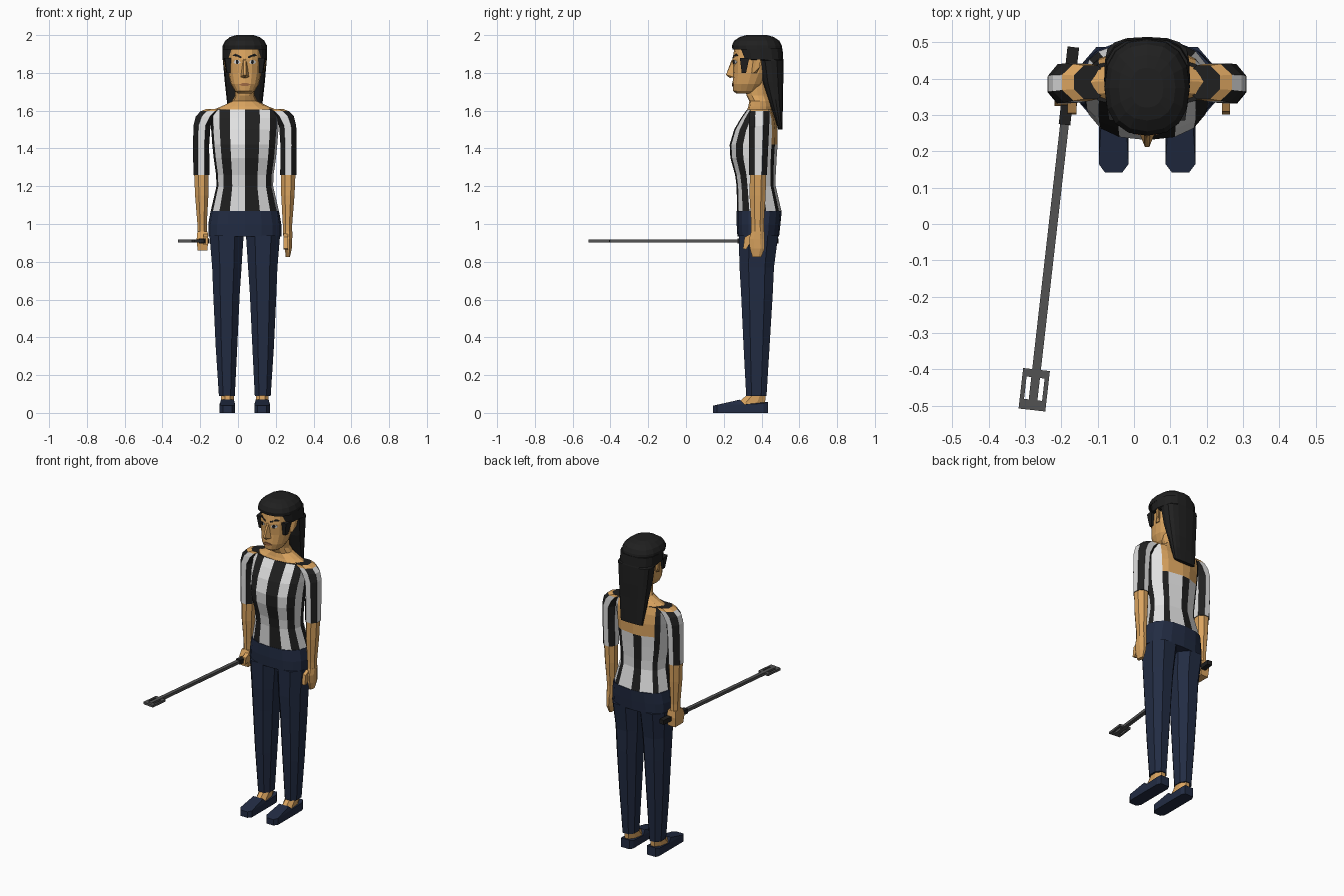
import bpy, bmesh, math
from mathutils import Vector, Matrix
from mathutils.bvhtree import BVHTree

CX = 0.036  # body centre line


def material(name, r, g, b):
    m = bpy.data.materials.new(name)
    m.diffuse_color = (r, g, b, 1)
    return m


SKIN = material("skin", 0.70, 0.37, 0.115)
NAVY = material("navy", 0.016, 0.025, 0.056)
BLACK = material("black", 0.014, 0.014, 0.014)
WHITE = material("white", 0.75, 0.75, 0.75)
GREY = material("grey_metal", 0.085, 0.085, 0.085)
LIP = material("lip_brown", 0.36, 0.15, 0.06)


def finish(name, bm, mats):
    bmesh.ops.recalc_face_normals(bm, faces=bm.faces[:])
    mesh = bpy.data.meshes.new(name)
    bm.to_mesh(mesh)
    bm.free()
    for m in mats:
        mesh.materials.append(m)
    ob = bpy.data.objects.new(name, mesh)
    bpy.context.collection.objects.link(ob)
    return ob


def loft(name, rings, mats, n=12, e=1.0, phase=0.0, rule=None, shift=None):
    """Stack of rounded sections; each ring is (z, centre x, half width, front y, back y)."""
    bm = bmesh.new()
    rows = []
    for z, cx, rx, yf, yb in rings:
        row = []
        for i in range(n):
            a = phase + 2 * math.pi * i / n + (shift(i) if shift else 0)
            c, s = math.cos(a), math.sin(a)
            x = cx + rx * math.copysign(abs(c) ** e, c)
            y = (yf + yb) / 2 + (yb - yf) / 2 * math.copysign(abs(s) ** e, s)
            row.append(bm.verts.new((x, y, z)))
        rows.append(row)
    for k in range(len(rows) - 1):
        for i in range(n):
            j = (i + 1) % n
            f = bm.faces.new((rows[k][i], rows[k][j], rows[k + 1][j], rows[k + 1][i]))
            f.material_index = rule(k, i) if rule else 0
    bm.faces.new(rows[0])
    bm.faces.new(rows[-1])
    return finish(name, bm, mats)


def hull(name, points, mat):
    bm = bmesh.new()
    for p in points:
        bm.verts.new(p)
    res = bmesh.ops.convex_hull(bm, input=bm.verts[:])
    loose = [v for v in res["geom_interior"] if isinstance(v, bmesh.types.BMVert)]
    bmesh.ops.delete(bm, geom=loose, context='VERTS')
    return finish(name, bm, [mat])


def box(name, centre, size, mat, rot=0.0):
    bm = bmesh.new()
    bmesh.ops.create_cube(bm, size=1, matrix=Matrix.Translation(centre)
                          @ Matrix.Rotation(rot, 4, 'Z') @ Matrix.Diagonal((*size, 1)))
    return finish(name, bm, [mat])


def body(rows):
    return [(z, CX, rx, yf, yb) for z, rx, yf, yb in rows]


# striped shirt; open scoop on the back shows skin
def shirt_rule(k, i):
    if k >= 4 and i in (2, 3, 4, 5):
        return 2
    return i % 2


loft("shirt", body([
    (1.07, .18, .27, .505), (1.20, .15, .268, .475), (1.26, .152, .26, .475),
    (1.35, .165, .235, .48), (1.42, .172, .231, .485), (1.50, .178, .255, .485),
    (1.56, .18, .29, .475), (1.605, .178, .322, .458)]),
    [BLACK, WHITE, SKIN], n=16, e=.85, rule=shirt_rule,
    shift=lambda i: -.13 if i < 8 and i % 2 else 0)

# bare shoulders and neck
loft("shoulders_and_neck", body([
    (1.60, .18, .322, .458), (1.622, .125, .33, .455), (1.65, .068, .335, .45),
    (1.68, .052, .32, .44), (1.76, .05, .31, .43)]), [SKIN], n=12)

# trousers
loft("hips", body([(.935, .193, .272, .493), (1.0, .193, .268, .50), (1.07, .181, .268, .507)]),
     [NAVY], n=16, e=.8)

for s, side in ((-1, "left"), (1, "right")):
    leg = [(.09, .05, .14, .315, .43), (.35, .036, .158, .30, .447), (.63, .022, .172, .286, .465),
           (.77, .012, .178, .277, .472), (.94, 0, .193, .272, .495)]
    loft(side + "_trouser_leg",
         [(z, CX + s * (a + b) / 2, (b - a) / 2, yf, yb) for z, a, b, yf, yb in leg],
         [NAVY], n=8, e=.85, phase=math.pi / 8)

    # foot and shoe
    fx = CX + s * .092
    loft(side + "_foot", [(.02, fx, .036, .25, .425), (.055, fx, .036, .27, .425),
                          (.10, fx, .037, .325, .425)], [SKIN], n=8, phase=math.pi / 8)
    hull(side + "_shoe_toe", [(fx + t * w, y, z) for t in (-1, 1) for w, y, z in (
        (.024, .142, 0), (.024, .142, .038), (.041, .165, 0), (.041, .165, .042),
        (.041, .31, 0), (.041, .31, .045), (.034, .285, .07))], NAVY)
    hull(side + "_shoe_heel", [(fx + t * w, y, z) for t in (-1, 1) for w, y, z in (
        (.041, .31, 0), (.041, .31, .045), (.041, .41, 0), (.041, .41, .05),
        (.03, .433, 0), (.03, .433, .058))], NAVY)

    # striped sleeve, widening over the shoulder
    def arm(rows):
        return [(z, CX + s * off, rx, yf, yb) for z, off, rx, yf, yb in rows]

    loft(side + "_sleeve", arm([
        (1.26, .23, .046, .33, .432), (1.42, .231, .046, .328, .44), (1.52, .227, .049, .328, .445),
        (1.57, .206, .058, .33, .446), (1.597, .18, .058, .335, .445), (1.61, .155, .05, .34, .44)]),
        [BLACK, WHITE, SKIN], n=8, phase=math.pi / 8,
        rule=lambda k, i: 2 if k == 4 else i % 2)
    loft(side + "_forearm", arm([
        (.94, .226, .027, .342, .418), (1.0, .226, .027, .342, .415), (1.15, .228, .038, .333, .425),
        (1.28, .23, .042, .335, .428)]), [SKIN], n=8, phase=math.pi / 8)

    # nose side features: ear and sideburn
    hull(side + "_ear", [(CX + s * x, y, z) for x, y, z in (
        (.085, .345, 1.80), (.085, .35, 1.875), (.085, .385, 1.875), (.085, .375, 1.80),
        (.112, .375, 1.88), (.115, .395, 1.87), (.108, .39, 1.83), (.1, .36, 1.80))], SKIN)
    hull(side + "_sideburn", [(CX + s * x, y, z) for x, y, z in (
        (.07, .285, 1.88), (.105, .285, 1.88), (.07, .335, 1.88), (.112, .335, 1.88),
        (.07, .295, 1.80), (.094, .295, 1.80), (.07, .318, 1.80), (.098, .318, 1.80))], BLACK)

# relaxed open hand
hx = CX + .228
loft("open_hand", [(.825, hx, .012, .35, .40), (.87, hx + .002, .02, .335, .42),
                   (.92, hx, .025, .33, .42), (.96, hx, .026, .342, .417)], [SKIN], n=8, phase=math.pi / 8)
hull("open_thumb", [(hx + x, y, z) for x in (-.022, .0) for y, z in (
    (.345, .95), (.34, .90), (.31, .93), (.302, .87), (.318, .865))], SKIN)

# gripping hand
gx = CX - .224
hull("gripping_hand", [(gx + t * w, y, z) for t in (-1, 1) for w, y, z in (
    (.027, .345, .96), (.027, .415, .96), (.031, .325, .92), (.031, .42, .92),
    (.026, .335, .86), (.026, .415, .86))], SKIN)
hull("gripping_thumb", [(gx + x, y, z) for x in (.005, .03) for y, z in (
    (.345, .95), (.34, .90), (.305, .93), (.302, .89))], SKIN)

# head
head = loft("head", body([
    (1.69, .036, .268, .36), (1.703, .052, .25, .385), (1.74, .074, .246, .41),
    (1.80, .088, .251, .44), (1.87, .092, .246, .46), (1.94, .09, .258, .46)]),
    [SKIN], n=16, e=.9)
hull("nose", [(CX + x, y, z) for x, y, z in (
    (-.008, .25, 1.875), (.008, .25, 1.875), (0, .24, 1.865), (-.006, .212, 1.79), (.006, .212, 1.79),
    (-.022, .252, 1.778), (.022, .252, 1.778), (0, .232, 1.772))], SKIN)

# thin face plates laid onto the head surface
tree = BVHTree.FromPolygons([v.co for v in head.data.vertices],
                            [p.vertices[:] for p in head.data.polygons])


def plate(name, pts, mat, lift):
    out = []
    for x, z in pts:
        hit = tree.ray_cast(Vector((CX + x, -1, z)), Vector((0, 1, 0)))[0]
        out += [(CX + x, hit.y - lift, z), (CX + x, hit.y + .002, z)]
    hull(name, out, mat)


for s, side in ((-1, "left"), (1, "right")):
    plate(side + "_eye", [(s * x, z) for x, z in (
        (.022, 1.855), (.032, 1.868), (.05, 1.868), (.06, 1.857), (.05, 1.848), (.032, 1.847))], WHITE, .003)
    plate(side + "_pupil", [(s * x, z) for x, z in (
        (.033, 1.857), (.036, 1.868), (.045, 1.868), (.048, 1.857), (.044, 1.848), (.036, 1.848))], BLACK, .006)
    plate(side + "_eyebrow", [(s * x, z) for x, z in (
        (.017, 1.878), (.017, 1.887), (.05, 1.902), (.067, 1.892), (.05, 1.893))], BLACK, .004)
plate("lips", [(-.032, 1.738), (-.01, 1.747), (.01, 1.747), (.032, 1.738), (.012, 1.73), (-.012, 1.73)],
      LIP, .006)

# hair: cap on top, long fall down the back
loft("hair_cap", body([
    (1.925, .118, .246, .51), (1.945, .117, .243, .507), (1.97, .104, .255, .495),
    (1.99, .078, .285, .465), (2.0, .045, .32, .43)]), [BLACK], n=16, e=.85)
loft("hair_fall", body([
    (1.50, .078, .488, .51), (1.58, .088, .462, .512), (1.66, .096, .435, .513),
    (1.75, .106, .405, .515), (1.865, .116, .385, .515), (1.872, .118, .288, .515),
    (1.93, .118, .275, .511)]), [BLACK], n=16, e=.75)

# long stick with a slotted paddle end
a, b = Vector((-.167, .487, .91)), Vector((-.281, -.512, .91))
d = (b - a).normalized()
turn = math.atan2(d.y, d.x) + math.pi / 2
side_dir = Vector((-d.y, d.x, 0))


def stick_part(name, t0, t1, offset, width, thick, mat):
    c = a + d * (t0 + t1) / 2 + side_dir * offset
    box(name, c, (width, t1 - t0, thick), mat, turn)


stick_part("stick_grip", 0, .215, 0, .032, .028, BLACK)
stick_part("stick_shaft", .21, .99, 0, .024, .018, GREY)
L = (b - a).length
for s in (-1, 1):
    stick_part("paddle_side_bar", L - .112, L, s * .031, .012, .014, GREY)
stick_part("paddle_near_bar", L - .112, L - .09, 0, .074, .014, GREY)
stick_part("paddle_far_bar", L - .028, L, 0, .074, .014, GREY)
